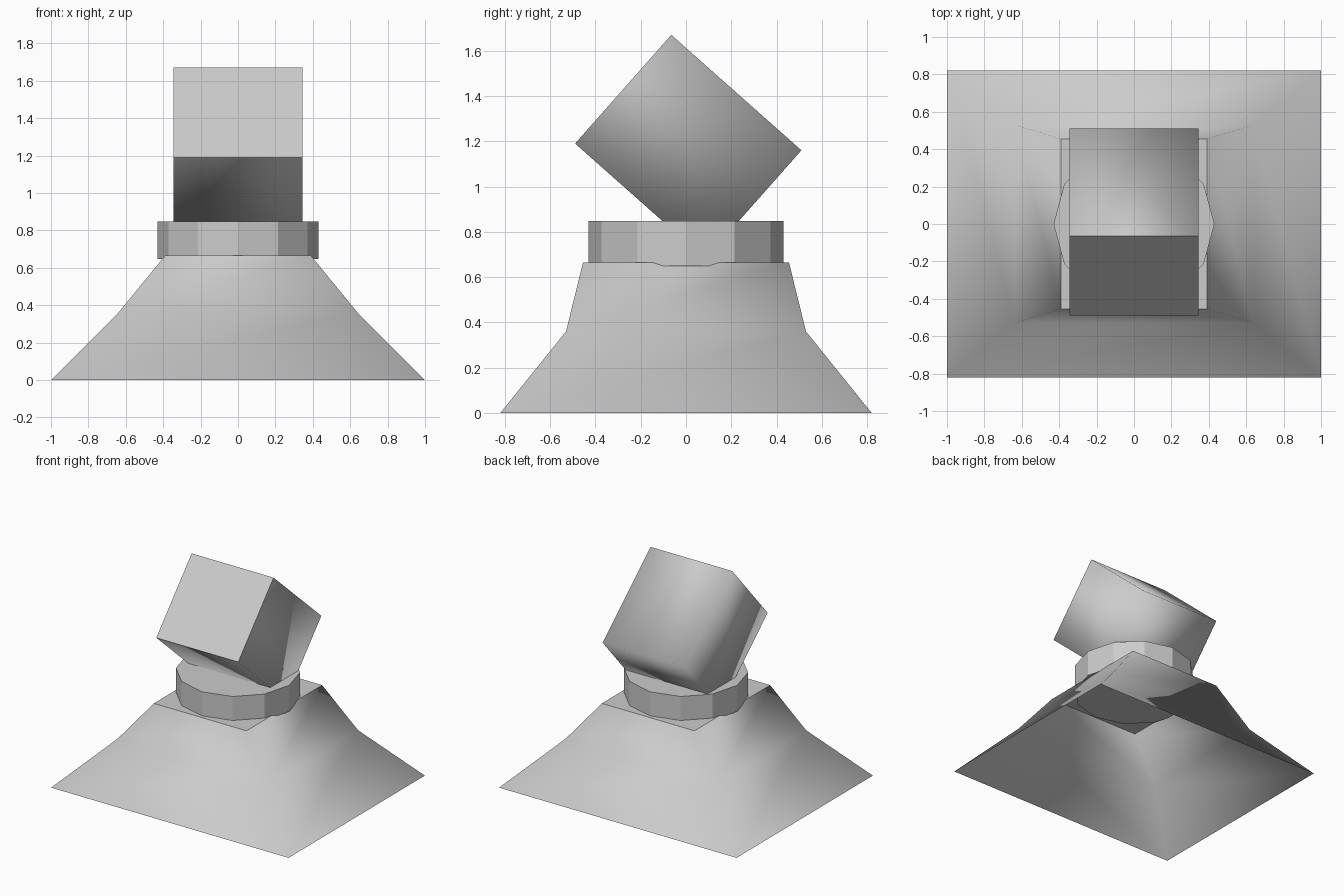
import bpy, bmesh, math

if "Cube" in bpy.data.objects:
    bpy.data.objects.remove(bpy.data.objects["Cube"])


def finish(name, bm, flat=()):
    """Smooth-shade all faces but the flat ones, whose borders stay sharp."""
    bmesh.ops.recalc_face_normals(bm, faces=[f for f in bm.faces])
    for f in bm.faces:
        f.smooth = f not in flat
    for f in flat:
        for e in f.edges:
            e.smooth = False
    mesh = bpy.data.meshes.new(name)
    bm.to_mesh(mesh)
    bm.free()
    obj = bpy.data.objects.new(name, mesh)
    bpy.context.collection.objects.link(obj)
    return obj


def loft(bm, rings):
    """Bridge successive rings of points with quads."""
    loops = [[bm.verts.new(p) for p in ring] for ring in rings]
    for a, b in zip(loops, loops[1:]):
        for i in range(len(a)):
            j = (i + 1) % len(a)
            bm.faces.new((a[i], a[j], b[j], b[i]))
    return loops


# Flared base skirt: open underneath, capped on top
bm = bmesh.new()
levels = [(1.0, 0.82, 0.0), (0.64, 0.53, 0.36), (0.39, 0.455, 0.665)]
rings = [[(sx * x, sy * y, z) for sx, sy in ((-1, -1), (1, -1), (1, 1), (-1, 1))]
         for x, y, z in levels]
loops = loft(bm, rings)
cap = bm.faces.new(loops[-1])
finish("base_skirt", bm, [cap])

# Twelve-sided collar
bpy.ops.mesh.primitive_cylinder_add(vertices=12, radius=0.43, depth=0.2,
                                    location=(0, 0, 0.748),
                                    rotation=(0, 0, math.radians(0)))
bpy.context.object.name = "collar"

# Tilted box head: y-z profile extruded across x
bm = bmesh.new()
profile = [(-0.065, 1.67), (-0.49, 1.19), (0.085, 0.68), (0.51, 1.16)]
left, right = loft(bm, [[(x, y, z) for y, z in profile] for x in (-0.345, 0.345)])
bm.faces.new(left)
bm.faces.new(right)
bm.faces.ensure_lookup_table()
finish("tilted_head", bm, [bm.faces[0]])
